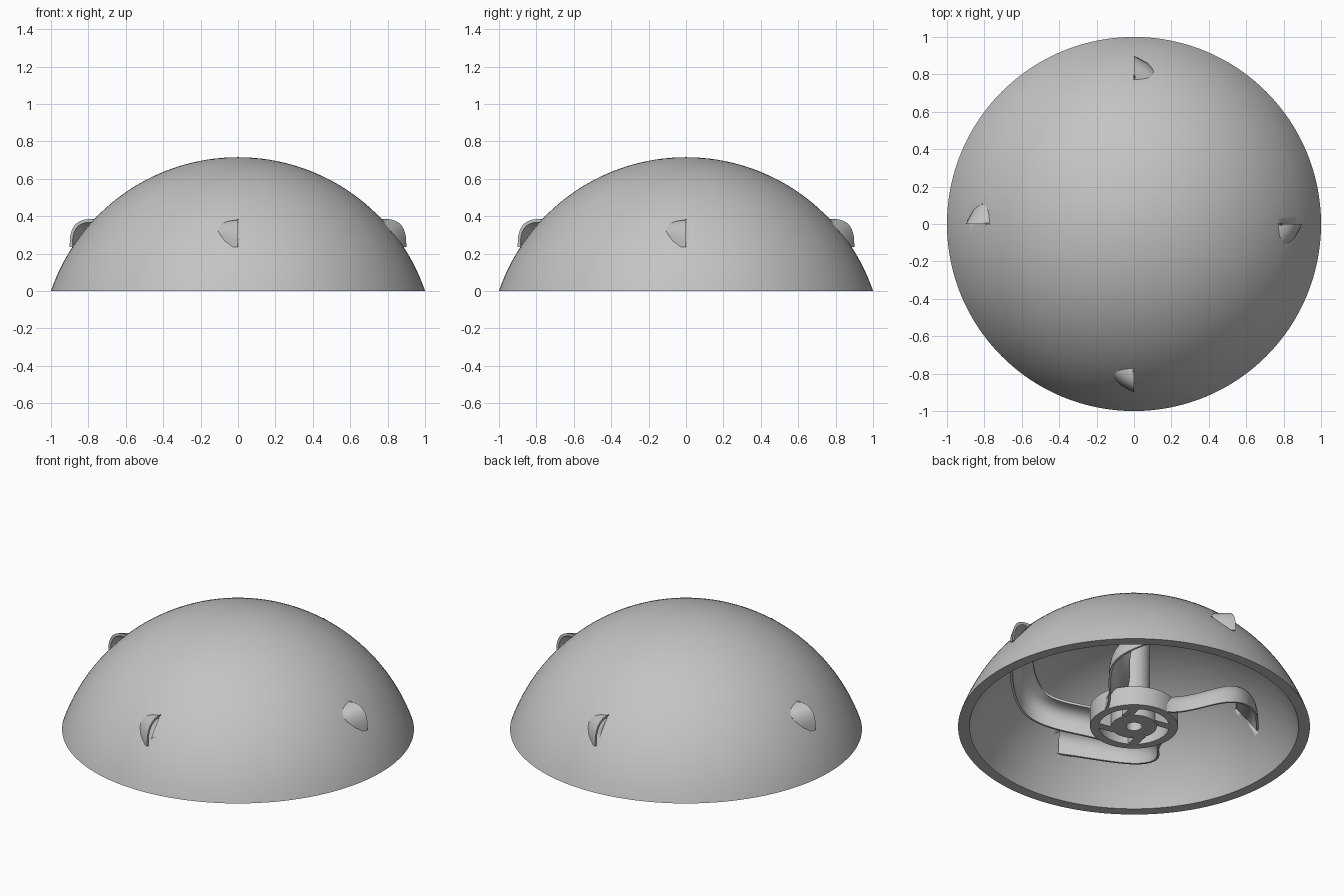
import bpy, bmesh, math
from mathutils import Vector, Matrix
from mathutils.geometry import interpolate_bezier

cube = bpy.data.objects.get("Cube")
if cube:
    bpy.data.objects.remove(cube, do_unlink=True)

grey = bpy.data.materials.new("plain grey")
grey.use_nodes = True
colour = (0.55, 0.55, 0.55, 1)
grey.diffuse_color = colour
grey.node_tree.nodes["Principled BSDF"].inputs["Base Color"].default_value = colour


def finish(name, bm):
    bmesh.ops.remove_doubles(bm, verts=bm.verts, dist=1e-5)
    bmesh.ops.recalc_face_normals(bm, faces=bm.faces)
    mesh = bpy.data.meshes.new(name)
    bm.to_mesh(mesh)
    bm.free()
    mesh.materials.append(grey)
    obj = bpy.data.objects.new(name, mesh)
    bpy.context.collection.objects.link(obj)
    bpy.ops.object.select_all(action='DESELECT')
    obj.select_set(True)
    bpy.context.view_layer.objects.active = obj
    bpy.ops.object.shade_smooth_by_angle(angle=math.radians(30))
    return obj


def lathe(name, profile, steps=64):
    """Spin a closed (radius, height) outline around z."""
    bm = bmesh.new()
    verts = [bm.verts.new((r, 0, z)) for r, z in profile]
    edges = [bm.edges.new((verts[i - 1], verts[i])) for i in range(len(verts))]
    bmesh.ops.spin(bm, geom=verts + edges, cent=(0, 0, 0), axis=(0, 0, 1),
                   angle=math.tau, steps=steps, use_merge=True)
    return finish(name, bm)


def tube(name, inner, outer, low, high):
    return lathe(name, [(inner, low), (outer, low), (outer, high), (inner, high)])


def loft(name, rings, turn):
    """Skin a row of closed rings, cap both ends and turn about z."""
    bm = bmesh.new()
    rows = [[bm.verts.new(p) for p in ring] for ring in rings]
    for a, b in zip(rows, rows[1:]):
        for i in range(len(a)):
            bm.faces.new((a[i - 1], a[i], b[i], b[i - 1]))
    bm.faces.new(rows[0])
    bm.faces.new(rows[-1])
    bmesh.ops.rotate(bm, verts=bm.verts, matrix=Matrix.Rotation(turn, 3, 'Z'))
    return finish(name, bm)


# Thick dome shell from two concentric arcs
OUTER, INNER, DROP = 1.057, 0.996, 0.342


def arc(radius, count=32):
    start = math.asin(DROP / radius)
    angles = [start + (math.pi / 2 - start) * i / count for i in range(count + 1)]
    return [(max(radius * math.cos(a), 0), radius * math.sin(a) - DROP) for a in angles]


dome = lathe("dome_shell", arc(OUTER) + arc(INNER)[::-1], 128)

# Path of one curved vane, from its scoop mouth to the hub
mouth, middle, end = Vector((0.835, 0, 0.31)), Vector((0.42, -0.39, 0.185)), Vector((0, -0.18, 0.07))
path = interpolate_bezier(mouth, Vector((0.73, -0.13, 0.30)), Vector((0.56, -0.36, 0.23)), middle, 15)
path += interpolate_bezier(middle, Vector((0.28, -0.42, 0.14)), Vector((0.2, -0.2, 0.07)), end, 15)[1:]


def quarter(scale, count=12):
    """Rounded hood outline, from the low outer edge to the top inner edge."""
    pts = []
    for i in range(count + 1):
        a = math.pi / 2 * i / count
        pts.append((-0.065 + 0.13 * scale * max(math.cos(a), 0) ** 0.7,
                    -0.075 + 0.15 * scale * math.sin(a) ** 0.7))
    return pts


def sections(outline):
    rings = []
    for i, p in enumerate(path):
        ahead = path[min(i + 1, len(path) - 1)] - path[max(i - 1, 0)]
        side = Vector((-ahead.y, ahead.x, 0)).normalized() if i else Vector((1, 0, 0))
        size = 1 - 0.1 * i / len(path)
        rings.append([p + (side * s + Vector((0, 0, h))) * size for s, h in outline])
    return rings


# Four hooded vanes, each with an opening through the shell
for k in range(4):
    turn = k * math.pi / 2
    loft("scoop_vane_%d" % (k + 1), sections(quarter(1) + quarter(0.89)[::-1]), turn)
    cutter = loft("scoop_opening_cutter_%d" % (k + 1), sections(quarter(0.94))[:10], turn)
    cutter.hide_render = True
    cutter.hide_viewport = True
    cutter.display_type = 'WIRE'
    cut = dome.modifiers.new("scoop_opening", 'BOOLEAN')
    cut.operation = 'DIFFERENCE'
    cut.solver = 'EXACT'
    cut.object = cutter

# Hub with outer wall, roof and bored centre
tube("hub_wall", 0.20, 0.25, 0, 0.12)
tube("hub_roof", 0.045, 0.25, 0.1, 0.12)
tube("hub_core", 0.045, 0.13, 0, 0.11)
tube("centre_post", 0.045, 0.09, 0.11, 0.68)

# Slanted webs joining the core to the hub wall
for k in range(4):
    bm = bmesh.new()
    bmesh.ops.create_cube(bm, size=1)
    bmesh.ops.scale(bm, verts=bm.verts, vec=(0.13, 0.05, 0.1))
    bmesh.ops.rotate(bm, verts=bm.verts, matrix=Matrix.Rotation(0.6, 3, 'Z'))
    bmesh.ops.translate(bm, verts=bm.verts, vec=(0.165, 0, 0.052))
    bmesh.ops.rotate(bm, verts=bm.verts, matrix=Matrix.Rotation(math.pi / 4 + k * math.pi / 2, 3, 'Z'))
    finish("hub_web_%d" % (k + 1), bm)
